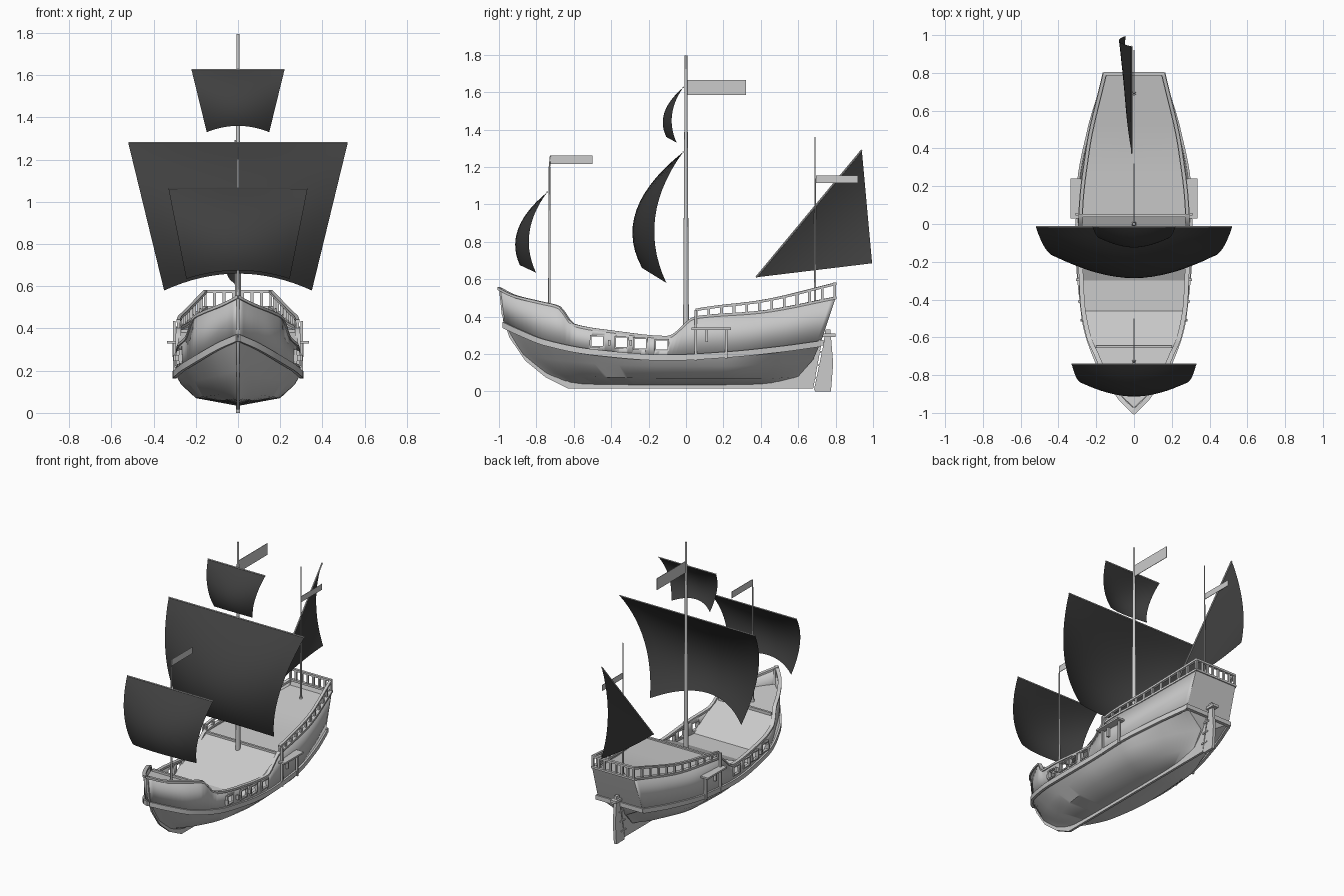
import bpy, bmesh, math
from mathutils import Vector as V

if "Cube" in bpy.data.objects:
    bpy.data.objects.remove(bpy.data.objects["Cube"])

# ---------- helpers ----------
def finish(name, bm, recalc=True, angle=35, mat=None):
    bmesh.ops.remove_doubles(bm, verts=bm.verts, dist=0.0004)
    if recalc:
        bmesh.ops.recalc_face_normals(bm, faces=bm.faces)
    me = bpy.data.meshes.new(name)
    bm.to_mesh(me)
    bm.free()
    me.shade_smooth()
    me.set_sharp_from_angle(angle=math.radians(angle))
    ob = bpy.data.objects.new(name, me)
    bpy.context.collection.objects.link(ob)
    if mat:
        me.materials.append(mat)
    return ob

def grid(name, rows, **kw):
    bm = bmesh.new()
    vs = [[bm.verts.new(p) for p in r] for r in rows]
    for a, b in zip(vs, vs[1:]):
        for i in range(len(a) - 1):
            bm.faces.new((a[i], a[i + 1], b[i + 1], b[i]))
    return finish(name, bm, **kw)

def beam(name, pts, w, h):
    """Rectangular bar swept along a path."""
    bm, rings = bmesh.new(), []
    for i, p in enumerate(pts):
        t = V(pts[min(i + 1, len(pts) - 1)]) - V(pts[max(i - 1, 0)])
        side = V((t.y, -t.x, 0)).normalized() * w / 2
        up = V((0, 0, h / 2))
        rings.append([bm.verts.new(V(p) + q) for q in (side + up, side - up, -side - up, up - side)])
    for a, b in zip(rings, rings[1:]):
        for i in range(4):
            bm.faces.new((a[i], a[i - 1], b[i - 1], b[i]))
    bm.faces.new(rings[0])
    bm.faces.new(rings[-1])
    return finish(name, bm)

def boxes(name, items):
    bm = bmesh.new()
    for c, s in items:
        for v in bmesh.ops.create_cube(bm, size=1)["verts"]:
            v.co = V([c[i] + v.co[i] * s[i] for i in range(3)])
    return finish(name, bm)

def pole(name, a, b, r1, r2, n=10):
    a, b = V(a), V(b)
    bm = bmesh.new()
    bmesh.ops.create_cone(bm, cap_ends=True, segments=n, radius1=r1, radius2=r2, depth=(b - a).length)
    ob = finish(name, bm)
    ob.location = (a + b) / 2
    ob.rotation_euler = (b - a).to_track_quat('Z', 'Y').to_euler()
    return ob

def plate(name, prof, w):
    """Side-view outline (y, z) extruded across x."""
    bm = bmesh.new()
    f = bm.faces.new([bm.verts.new((-w / 2, y, z)) for y, z in prof])
    ext = bmesh.ops.extrude_face_region(bm, geom=[f])["geom"]
    bmesh.ops.translate(bm, vec=(w, 0, 0), verts=[g for g in ext if isinstance(g, bmesh.types.BMVert)])
    return finish(name, bm)

def curve(tab, k, y):
    """Smooth interpolation without overshoot of column k at y."""
    n = len(tab)
    y = min(max(y, tab[0][0]), tab[-1][0])
    d = [(tab[i + 1][k] - tab[i][k]) / (tab[i + 1][0] - tab[i][0]) for i in range(n - 1)]
    m = [d[0]] + [0 if a * b <= 0 else 2 * a * b / (a + b) for a, b in zip(d, d[1:])] + [d[-1]]
    i = max(j for j in range(n - 1) if tab[j][0] <= y)
    h = tab[i + 1][0] - tab[i][0]
    t = (y - tab[i][0]) / h
    return ((2*t**3 - 3*t*t + 1) * tab[i][k] + (t**3 - 2*t*t + t) * h * m[i]
            + (3*t*t - 2*t**3) * tab[i + 1][k] + (t**3 - t*t) * h * m[i + 1])

# ---------- hull lines: (y, half width, z) ----------
KEEL = [(-.62, 0, .035), (0, 0, .033), (.45, 0, .035)]
FLOOR = [(-.76, 0, .10), (-.6, .1, .085), (-.4, .17, .075), (-.1, .2, .07), (.2, .185, .07), (.45, .09, .07), (.6, .01, .08)]
BILGE = [(-.88, 0, .2), (-.75, .1, .175), (-.5, .21, .15), (-.1, .27, .135), (.2, .26, .135), (.5, .16, .15), (.68, .02, .17)]
WALE = [(-.975, 0, .36), (-.9, .08, .325), (-.75, .185, .265), (-.5, .265, .215), (-.1, .298, .185),
        (.2, .29, .2), (.5, .235, .23), (.72, .17, .26)]
TOP = [(-1, 0, .55), (-.92, .08, .51), (-.78, .165, .475), (-.68, .21, .45), (-.6, .245, .355), (-.4, .28, .32),
       (-.1, .29, .29), (.05, .288, .395), (.4, .25, .425), (.8, .16, .5)]
N = 72

def pt(tab, u, s=1, out=0, dz=0):
    y = tab[0][0] + (tab[-1][0] - tab[0][0]) * u
    return (s * (curve(tab, 1, y) + out), y, curve(tab, 2, y) + dz)

def line(tab, **kw):
    return [pt(tab, i / N, **kw) for i in range(N + 1)]

def shell(tabs):
    rows = [line(t) for t in tabs]
    left = [[(-x, y, z) for x, y, z in r] for r in rows]
    return [list(c) for c in zip(*(left[::-1] + rows))], rows

# planking below the wale
lower = [line(t, s=-1) for t in (WALE, BILGE, FLOOR)] + [line(t) for t in (KEEL, FLOOR, BILGE, WALE)]
grid("lower_hull", lower)

# bulwarks with thickness and gun ports
bm = bmesh.new()
for s in (-1, 1):
    rows = [[bm.verts.new(p) for p in line(t, s=s)] for t in (WALE, TOP)]
    for i in range(N):
        q = (rows[0][i], rows[0][i + 1], rows[1][i + 1], rows[1][i])
        bm.faces.new(q if s > 0 else q[::-1])
bulwark = finish("bulwark", bm, recalc=False)
sol = bulwark.modifiers.new("thickness", 'SOLIDIFY')
sol.thickness, sol.offset = 0.012, -1
PORTS = [(-.475, .268), (-.345, .262), (-.245, .255), (-.13, .248)]
cutter = boxes("port_cutter", [((0, y, z), (1, .06, .05)) for y, z in PORTS])
cutter.hide_render = True
cutter.hide_viewport = True
cut = bulwark.modifiers.new("ports", 'BOOLEAN')
cut.object, cut.operation, cut.solver = cutter, 'DIFFERENCE', 'EXACT'

# transom
grid("transom", [[pt(t, 1, -1), pt(t, 1)] for t in (FLOOR, BILGE, WALE, TOP)])
beam("transom_wale", [(-.18, .722, .26), (.18, .722, .26)], .025, .03)

# wales, cap rails and port side cleats
for s, n in ((-1, "left"), (1, "right")):
    beam("wale_" + n, line(WALE, s=s, out=.003, dz=-.005), .018, .032)
    beam("cap_rail_" + n, line(TOP, s=s, out=-.006), .024, .014)

def width(y, z):
    zw, zt = curve(WALE, 2, y), curve(TOP, 2, y)
    t = min(max((z - zw) / (zt - zw), 0), 1)
    return curve(WALE, 1, y) * (1 - t) + curve(TOP, 1, y) * t

# continuous deck: forecastle, ramp, waist, ramp, quarterdeck
DECK = [(-.97, .44), (-.65, .405), (-.46, .225), (-.3, .225), (.045, .385), (.4, .405), (.785, .465)]
ys = [-.97, -.93, -.87, -.8, -.72, -.65, -.6, -.53, -.46, -.38, -.3, -.2, -.1, 0, .045, .15, .28, .4, .53, .66, .785]
def deck_z(y):
    for a, b in zip(DECK, DECK[1:]):
        if y <= b[0]:
            return a[1] + (b[1] - a[1]) * (y - a[0]) / (b[0] - a[0])
grid("deck", [[(s * max(width(y, deck_z(y)) - .005, 0.001), y, deck_z(y)) for s in (-1, 0, 1)] for y in ys],
     recalc=False, angle=15)
beam("forecastle_beam", [(-.2, -.65, .41), (.2, -.65, .41)], .015, .02)
beam("quarterdeck_beam", [(-.28, .045, .388), (.28, .045, .388)], .015, .015)

# keel with stem and sternpost
plate("keel", [(-1, .55), (-.985, .41), (-.945, .29), (-.86, .165), (-.75, .075), (-.63, .015), (.68, .015), (.725, .26),
               (.70, .26), (.6, .1), (.45, .05), (-.6, .05), (-.74, .12), (-.86, .22), (-.93, .33), (-.965, .43), (-.97, .54)], .016)

# rudder with tiller head and hinges
plate("rudder", [(.685, .012), (.69, .0), (.775, .0), (.787, .15), (.772, .33), (.745, .33), (.735, .25)], .02)
boxes("rudder_head", [((0, .755, .3), (.045, .09, .018))])
boxes("rudder_hinges", [((0, .695 + .16 * (z - .05), z), (.028, .05, .01)) for z in (.07, .14, .21)])

# quarterdeck railing
def rail(y, s):
    x, z = curve(TOP, 1, y), curve(TOP, 2, y)
    return (s * (x - .006), y, z + .04 + .035 * (y - .05) / .75)
posts = []
for s, n in ((-1, "left"), (1, "right")):
    beam("hand_rail_" + n, [rail(.05 + .75 * i / 16, s) for i in range(17)], .018, .014)
    for i in range(12):
        x, y, z = rail(.055 + .74 * i / 11, s)
        zb = curve(TOP, 2, y)
        posts.append(((x, y, (z + zb) / 2), (.012, .014, z - zb)))
for i in range(1, 7):
    posts.append(((-.155 + .31 * i / 7, .795, .54), (.014, .012, .075)))
boxes("rail_posts", posts)
beam("stern_hand_rail", [(-.16, .795, .575), (.16, .795, .575)], .018, .014)
beam("stern_cap_rail", [(-.16, .795, .5), (.16, .795, .5)], .02, .014)

# side channels with struts, port frames and cleats
parts, trim = [], []
for s in (-1, 1):
    parts += [((s * .308, .135, .335), (.055, .21, .012)),
              ((s * .302, .052, .30), (.014, .014, .27)),
              ((s * .302, .215, .255), (.014, .014, .16)),
              ((s * .302, .11, .30), (.016, .014, .07))]
    for y, z in PORTS:
        x = s * (width(y, z) + .002)
        trim += [((x, y + d * .034, z), (.014, .008, .066)) for d in (-1, 1)]
        trim += [((x, y, z + d * .029), (.014, .068, .008)) for d in (-1, 1)]
    for y in (-.51, -.41, -.295):
        trim.append(((s * (width(y, .25) + .008), y, .26), (.022, .012, .03)))
boxes("channels", parts)
boxes("port_trim", trim)

# masts with foot collars
for name, y, zb, zt, r1, r2 in (("main", 0, .24, 1.795, .016, .007), ("fore", -.73, .4, 1.2, .007, .005),
                                ("mizzen", .69, .43, 1.36, .006, .003)):
    pole(name + "_mast", (0, y, zb), (0, y, zt), r1, r2, 12)
    pole(name + "_mast_collar", (0, y, zb), (0, y, zb + .03), r1 + .006, r1 + .004, 12)

# flags
for name, y0, y1, z0, z1 in (("main", .006, .32, 1.585, 1.665), ("fore", -.725, -.5, 1.215, 1.26),
                             ("mizzen", .695, .92, 1.115, 1.155)):
    boxes(name + "_flag", [((0, (y0 + y1) / 2, (z0 + z1) / 2), (.003, y1 - y0, z1 - z0))])
pole("fore_flag_staff", (0, -.73, 1.2), (0, -.725, 1.26), .004, .003, 6)

# square sails
dark = bpy.data.materials.new("sail_cloth")
dark.diffuse_color = (.05, .05, .05, 1)
dark.use_nodes = True
dark.node_tree.nodes["Principled BSDF"].inputs["Base Color"].default_value = dark.diffuse_color

def arc(v, mid, end):
    return 4 * mid * v * (1 - v) + end * (2 * v * v - v)

def square_sail(name, y0, wt, wb, zt, zb, rise, centre, edge):
    rows = []
    for j in range(15):
        v, row = j / 14, []
        for i in range(17):
            u = i / 8 - 1
            e, c = arc(v, *edge), arc(v, *centre)
            row.append((u * (wt + (wb - wt) * v), y0 + e + (c - e) * (1 - u * u),
                        zt + (zb + rise * (1 - u * u) - zt) * v))
        rows.append(row)
    grid(name, rows, mat=dark)
    pole(name + "_yard", (-wt, y0, zt), (wt, y0, zt), .004, .004, 8)

square_sail("main_sail", -.015, .52, .35, 1.28, .58, .08, (-.25, -.22), (-.15, -.09))
square_sail("fore_sail", -.742, .33, .245, 1.065, .635, .04, (-.155, -.146), (-.095, -.06))
square_sail("top_sail", -.015, .22, .148, 1.625, 1.33, .03, (-.1, -.09), (-.06, -.035))

# lateen sail on a slanted yard
A, B, C = V((-.012, .375, .61)), V((-.012, .94, 1.29)), V((-.045, .995, .685))
grid("lateen_sail", [[A.lerp(B, s / 12).lerp(C, t / 12) + V((-.2 * (t / 12) * (1 - t / 12) * (.4 + .6 * s / 12), 0, 0))
                      for s in range(13)] for t in range(13)], mat=dark)
pole("lateen_yard", A, B, .005, .005, 8)
